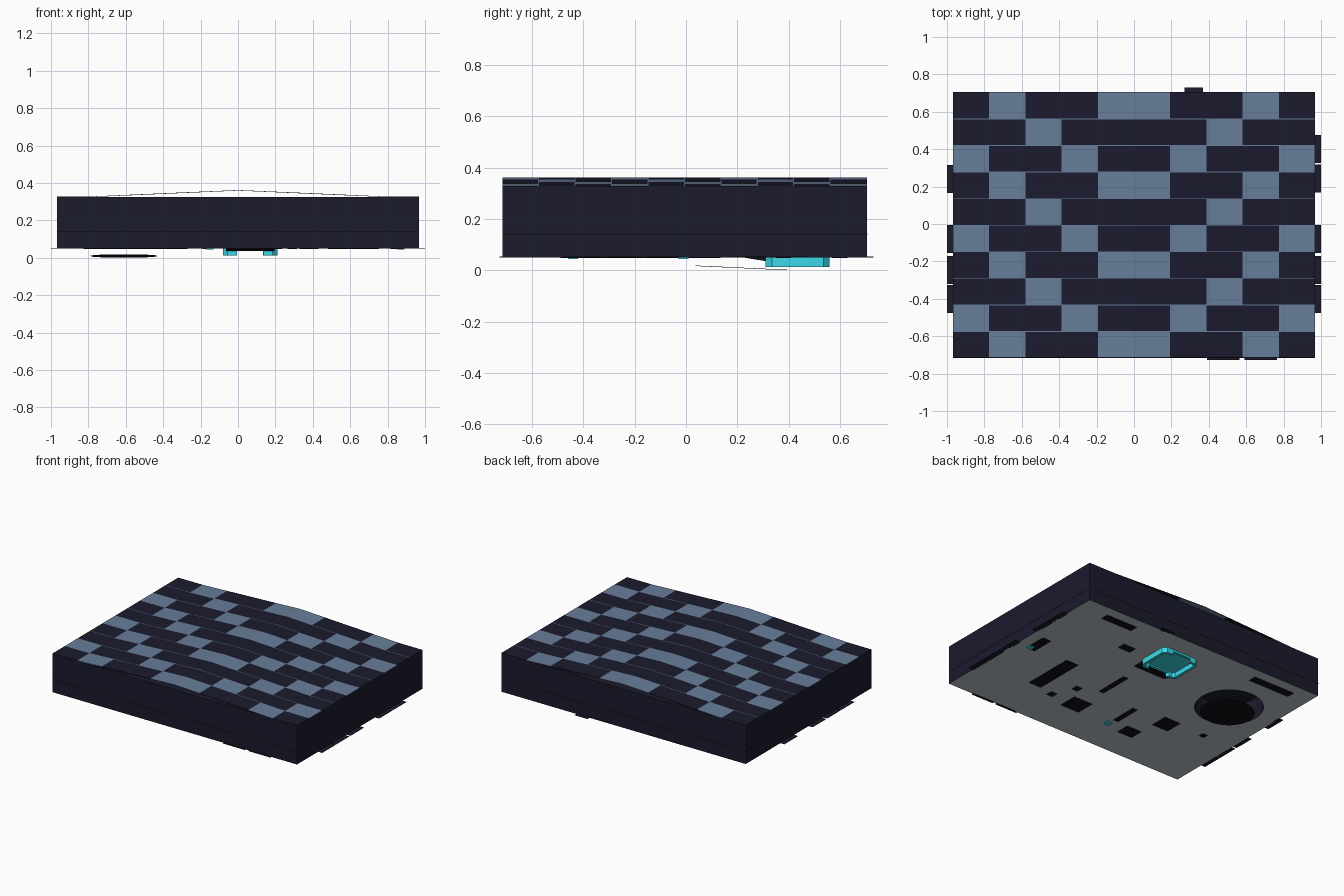
import bpy, bmesh, math
from mathutils import Matrix

old = bpy.data.objects.get("Cube")
if old:
    bpy.data.objects.remove(old, do_unlink=True)


def material(name, rgb):
    m = bpy.data.materials.new(name)
    m.use_nodes = True
    m.diffuse_color = (*rgb, 1)
    m.node_tree.nodes["Principled BSDF"].inputs["Base Color"].default_value = (*rgb, 1)
    return m


NAVY = material("dark navy", (0.0105, 0.0105, 0.027))
SLATE = material("slate blue", (0.138, 0.209, 0.328))
GREY = material("underside grey", (0.5, 0.56, 0.59))
CYAN = material("cyan", (0.045, 0.71, 0.83))
BLACK = material("near black", (0.005, 0.005, 0.01))


def finish(name, bm, *mats):
    bmesh.ops.recalc_face_normals(bm, faces=bm.faces)
    mesh = bpy.data.meshes.new(name)
    bm.to_mesh(mesh)
    bm.free()
    for m in mats:
        mesh.materials.append(m)
    ob = bpy.data.objects.new(name, mesh)
    bpy.context.collection.objects.link(ob)
    return ob


def box(name, x0, x1, y0, y1, z0, z1, *mats):
    bm = bmesh.new()
    bmesh.ops.create_cube(bm, size=1)
    for v in bm.verts:
        v.co = [(a + b) / 2 + c * (b - a)
                for a, b, c in zip((x0, y0, z0), (x1, y1, z1), v.co)]
    return finish(name, bm, *mats)


def disc(name, x, y, z, r, depth, tilt, mat):
    bm = bmesh.new()
    bmesh.ops.create_cone(bm, cap_ends=True, segments=32, radius1=r, radius2=r, depth=depth,
                          matrix=Matrix.Translation((x, y, z)) @ Matrix.Rotation(tilt, 4, "X"))
    return finish(name, bm, mat)


def prism(name, outline, z0, z1, mat):
    bm = bmesh.new()
    face = bm.faces.new([bm.verts.new((x, y, z0)) for x, y in outline])
    top = bmesh.ops.extrude_face_region(bm, geom=[face])["geom"]
    for v in top:
        if isinstance(v, bmesh.types.BMVert):
            v.co.z = z1
    return finish(name, bm, mat)


W, FRONT, BACK, BASE, DECK = 0.968, -0.715, 0.706, 0.05, 0.326

# Main slab with grey underside and a round well cut into it
body = box("body", -W, W, FRONT, BACK, BASE, DECK, NAVY, GREY)
for p in body.data.polygons:
    p.material_index = int(p.normal.z < -0.5)
cutter = disc("well_cutter", -0.62, 0.22, BASE, 0.225, 0.3, 0, NAVY)
cutter.hide_render = True
cut = body.modifiers.new("well", "BOOLEAN")
cut.object = cutter
cut.solver = "EXACT"
bpy.context.view_layer.objects.active = body
bpy.ops.object.modifier_apply(modifier=cut.name)
bpy.data.objects.remove(cutter, do_unlink=True)

# Seam around the walls
for y in (FRONT, BACK):
    box("long_seam", -W, W, y - 0.001, y + 0.001, 0.139, 0.143, BLACK)
for x in (-W, W):
    box("short_seam", x - 0.001, x + 0.001, FRONT, BACK, 0.139, 0.143, BLACK)

# Ridged roof sheet with checker tiles and thin row lines
COLS = ROWS = 10
LINE = 0.004
bm = bmesh.new()
xs = [-W + 2 * W * i / COLS for i in range(COLS + 1)]
ys = []
for r in range(ROWS):
    y = BACK + (FRONT - BACK) * r / ROWS
    ys += [y, y - LINE]
ys.append(FRONT)
grid = [[bm.verts.new((x, y, 0.328 + 0.034 * max(0, 1 - abs(x) / 0.78))) for x in xs] for y in ys]
for j in range(len(ys) - 1):
    for i in range(COLS):
        f = bm.faces.new((grid[j][i], grid[j + 1][i], grid[j + 1][i + 1], grid[j][i + 1]))
        folded = min(i, COLS - 1 - i)
        light = (folded - j // 2) % 3 == 1
        f.material_index = int(light or (j % 2 == 0 and j > 0))
roof = finish("roof_tiles", bm, NAVY, SLATE)
thick = roof.modifiers.new("thickness", "SOLIDIFY")
thick.thickness = 0.003

# Thin tabs around the base
TAB = BASE + 0.003
for side, starts in ((-1, (0.165, -0.155, -0.32, -0.475)),
                     (1, (0.325, 0.168, -0.155, -0.32, -0.475))):
    for y in starts:
        x0, x1 = sorted((side * (W - 0.01), side))
        box("side_tab", x0, x1, y, y + 0.15, BASE, TAB, NAVY)
for x in (0.39, 0.59):
    box("front_tab", x, x + 0.175, -0.727, FRONT + 0.01, BASE, TAB, NAVY)
box("back_tab", 0.27, 0.37, BACK - 0.01, 0.73, BASE, TAB, NAVY)

# Tilted round hatch hanging below the well
disc("round_hatch", -0.61, 0.215, 0.0095, 0.178, 0.002, -0.046, BLACK)

# Open frame under the slab: two mirrored brackets, end bars and a ramp
MID = 0.065
half = [(0.145, 0.335), (0.145, 0.535), (0.12, 0.56), (0.07, 0.56), (0.085, 0.54),
        (0.112, 0.54), (0.125, 0.527), (0.125, 0.343), (0.112, 0.33), (0.085, 0.33),
        (0.07, 0.31), (0.12, 0.31)]
for s in (-1, 1):
    prism("frame_bracket", [(MID + s * x, y) for x, y in half], 0.012, BASE, CYAN)
for y in (0.31, 0.545):
    box("frame_bar", MID - 0.08, MID + 0.08, y, y + 0.015, 0.036, BASE, CYAN)
box("frame_floor", MID - 0.13, MID + 0.13, 0.325, 0.55, 0.046, BASE, CYAN)
ramp = box("frame_ramp", MID - 0.13, MID + 0.13, 0.23, 0.309, 0.036, BASE, BLACK)
for v in ramp.data.vertices:
    if v.co.y < 0.25 and v.co.z < 0.04:
        v.co.z = BASE - 0.001

# Dark plates on the underside: centre x, centre y, size x, size y
plates = [(0.63, 0.6, 0.25, 0.06), (-0.66, 0.6, 0.33, 0.06), (0.38, 0.38, 0.1, 0.06),
          (0.85, 0.05, 0.07, 0.17), (0.53, -0.18, 0.1, 0.38), (0.14, -0.04, 0.04, 0.25),
          (0.29, -0.23, 0.05, 0.05), (0.37, -0.39, 0.05, 0.05), (0.16, -0.39, 0.15, 0.14),
          (-0.17, -0.29, 0.04, 0.2), (-0.33, -0.44, 0.12, 0.1), (-0.45, -0.21, 0.13, 0.13),
          (-0.73, -0.17, 0.04, 0.04)]
for x, y, w, d in plates:
    box("underside_plate", x - w / 2, x + w / 2, y - d / 2, y + d / 2, 0.048, BASE, BLACK)
for x, y in ((0.87, -0.01), (-0.15, -0.44)):
    box("cyan_marker", x - 0.02, x + 0.02, y - 0.02, y + 0.02, 0.045, BASE, CYAN)
